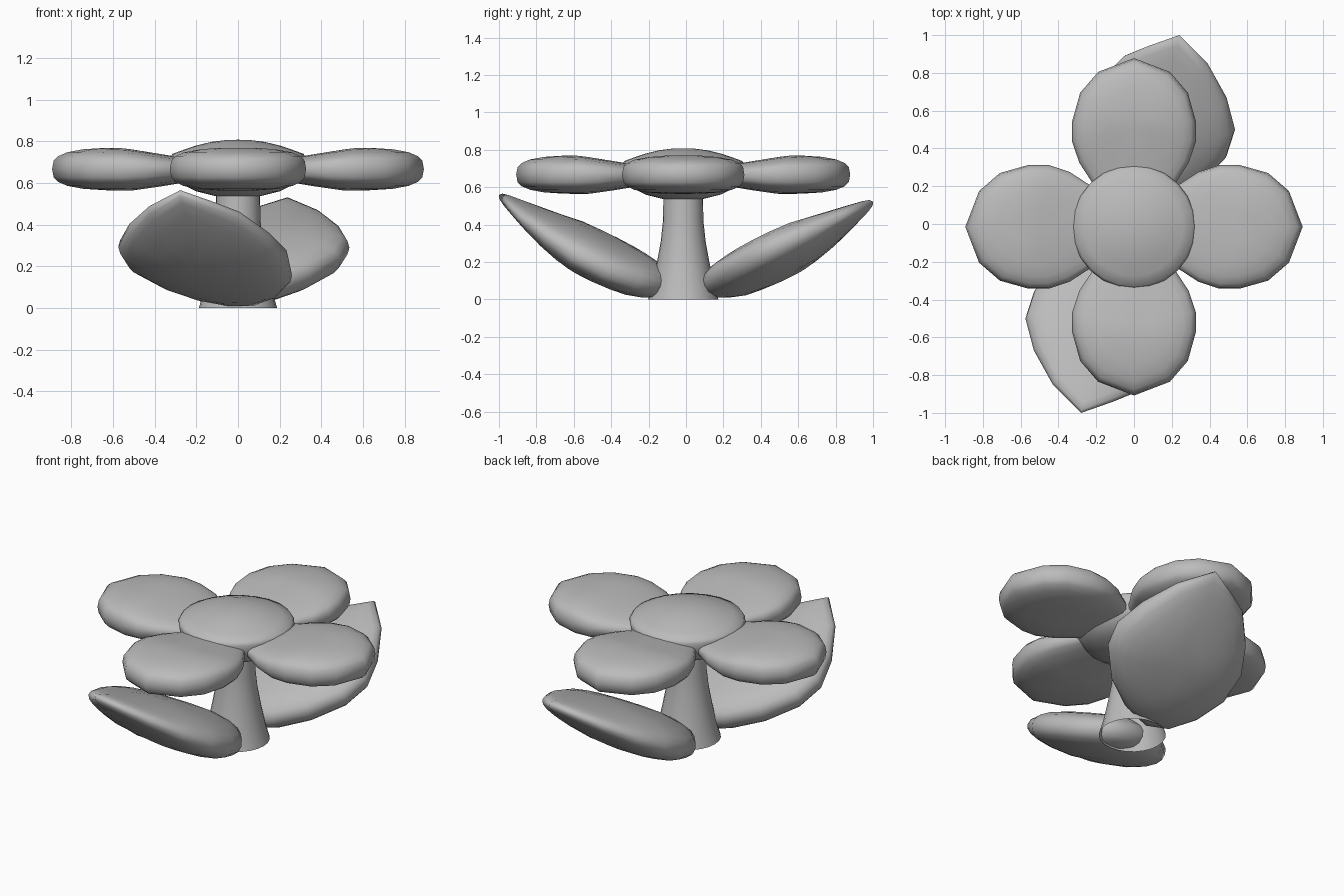
import bpy
import bmesh
import math
from mathutils import Matrix, Vector

cube = bpy.data.objects.get("Cube")
if cube:
    bpy.data.objects.remove(cube, do_unlink=True)

grey = bpy.data.materials.new("plain_grey")
grey.use_nodes = True
grey.diffuse_color = (0.5, 0.5, 0.5, 1)
grey.node_tree.nodes["Principled BSDF"].inputs["Base Color"].default_value = grey.diffuse_color

MID_Y = -0.015


def finish(name, bm, matrix=Matrix()):
    """Turn a bmesh into a smooth grey object."""
    bm.transform(matrix)
    bmesh.ops.recalc_face_normals(bm, faces=bm.faces)
    for face in bm.faces:
        face.smooth = True
    mesh = bpy.data.meshes.new(name)
    bm.to_mesh(mesh)
    bm.free()
    mesh.materials.append(grey)
    obj = bpy.data.objects.new(name, mesh)
    bpy.context.collection.objects.link(obj)


def bridge(bm, a, b):
    for i in range(len(a)):
        j = (i + 1) % len(a)
        bm.faces.new((a[i], a[j], b[j], b[i]))


def fan(bm, ring, tip):
    for i in range(len(ring)):
        bm.faces.new((ring[i], ring[(i + 1) % len(ring)], tip))


def pillow(outline, centre, thickness, power, taper):
    """Puffed shape: shrinking copies of an outline, domed on both sides."""
    bm = bmesh.new()
    mid = Vector(centre)
    rim = [bm.verts.new((x, y, 0)) for x, y in outline]
    for side in (1, -1):
        last = rim
        for s in (0.98, 0.92, 0.8, 0.6, 0.3):
            height = side * thickness * (1 - s ** power) ** (1 / power)
            ring = []
            for p in outline:
                q = mid + (Vector(p) - mid) * s
                ring.append(bm.verts.new((q.x, q.y, height * taper(q, side))))
            bridge(bm, last, ring)
            last = ring
        fan(bm, last, bm.verts.new((mid.x, mid.y, side * thickness * taper(mid, side))))
    return bm


def lathe(name, profile, sides):
    """Spin (radius, height) points; zero radius makes a pole."""
    bm = bmesh.new()
    last = None
    for r, h in profile:
        if r == 0:
            ring = bm.verts.new((0, 0, h))
            if last:
                fan(bm, last, ring)
        else:
            ring = [bm.verts.new((r * math.cos(a), r * math.sin(a), h))
                    for a in (math.tau * i / sides for i in range(sides))]
            if isinstance(last, list):
                bridge(bm, last, ring)
            elif last:
                fan(bm, ring, last)
        last = ring
    finish(name, bm, Matrix.Translation((0, MID_Y, 0)))


# Flower centre: low dome above, shallow bowl below
lathe("flower_centre", [(0, 0.53), (0.1, 0.535), (0.2, 0.56), (0.27, 0.595),
                        (0.31, 0.65), (0.327, 0.72), (0.315, 0.74), (0.26, 0.76),
                        (0.2, 0.78), (0.13, 0.797), (0.06, 0.806), (0, 0.808)], 24)

# Stem: flared tube, open at the foot
lathe("stem", [(0.188, 0), (0.165, 0.08), (0.14, 0.2), (0.12, 0.31),
               (0.108, 0.42), (0.105, 0.6)], 24)


# Four petals, thinner toward the middle, more so on top
def petal_taper(p, side):
    return min(1, 0.15 + 1.5 * p.x if side > 0 else 0.3 + 1.4 * p.x)


half = [(0.82, 0.19), (0.71, 0.285), (0.56, 0.327), (0.45, 0.327),
        (0.34, 0.29), (0.24, 0.225), (0.12, 0.16), (0, 0.09)]
petal = [(0.893, 0)] + half + [(x, -y) for x, y in reversed(half)]
for i, name in enumerate(("left", "back", "right", "front")):
    bm = pillow(petal, (0.52, 0), 0.103, 3, petal_taper)
    finish(name + "_petal", bm, Matrix.Translation((0, MID_Y, 0.667))
           @ Matrix.Rotation(i * math.pi / 2, 4, "Z"))

# Two plump pointed leaves, curving up and away from the stem
leaf = [(-0.28, -1), (-0.43, -0.85), (-0.53, -0.67), (-0.575, -0.5),
        (-0.53, -0.36), (-0.38, -0.21), (-0.2, -0.11), (-0.03, -0.07),
        (0.1, -0.12), (0.2, -0.25), (0.26, -0.42), (0.24, -0.6),
        (0.15, -0.75), (0.01, -0.89), (-0.11, -0.94)]


def leaf_taper(p, side):
    return min(1, 0.5 + 1.1 * p.y)


def add_leaf(name, slope, tip_z, bend, spin):
    tilt = math.atan(slope)
    flat = [(x, (y + 1) / math.cos(tilt)) for x, y in leaf]
    bm = pillow(flat, (-0.15, 0.5 / math.cos(tilt)), 0.122, 2.4, leaf_taper)
    bm.transform(Matrix.Translation((0, -1, tip_z)) @ Matrix.Rotation(-tilt, 4, "X"))
    for v in bm.verts:
        t = -0.25 - v.co.y
        curve = bend * t * (t - 0.75)
        roll = -0.12 * (v.co.x + 0.15)
        v.co.z = max(v.co.z + curve + roll, 0.01)
    finish(name, bm, spin)


add_leaf("front_leaf", 0.545, 0.543, 0.22, Matrix())
add_leaf("back_leaf", 0.504, 0.507, 0.13,
         Matrix.Translation((-0.04, 0, 0)) @ Matrix.Rotation(math.pi, 4, "Z"))
